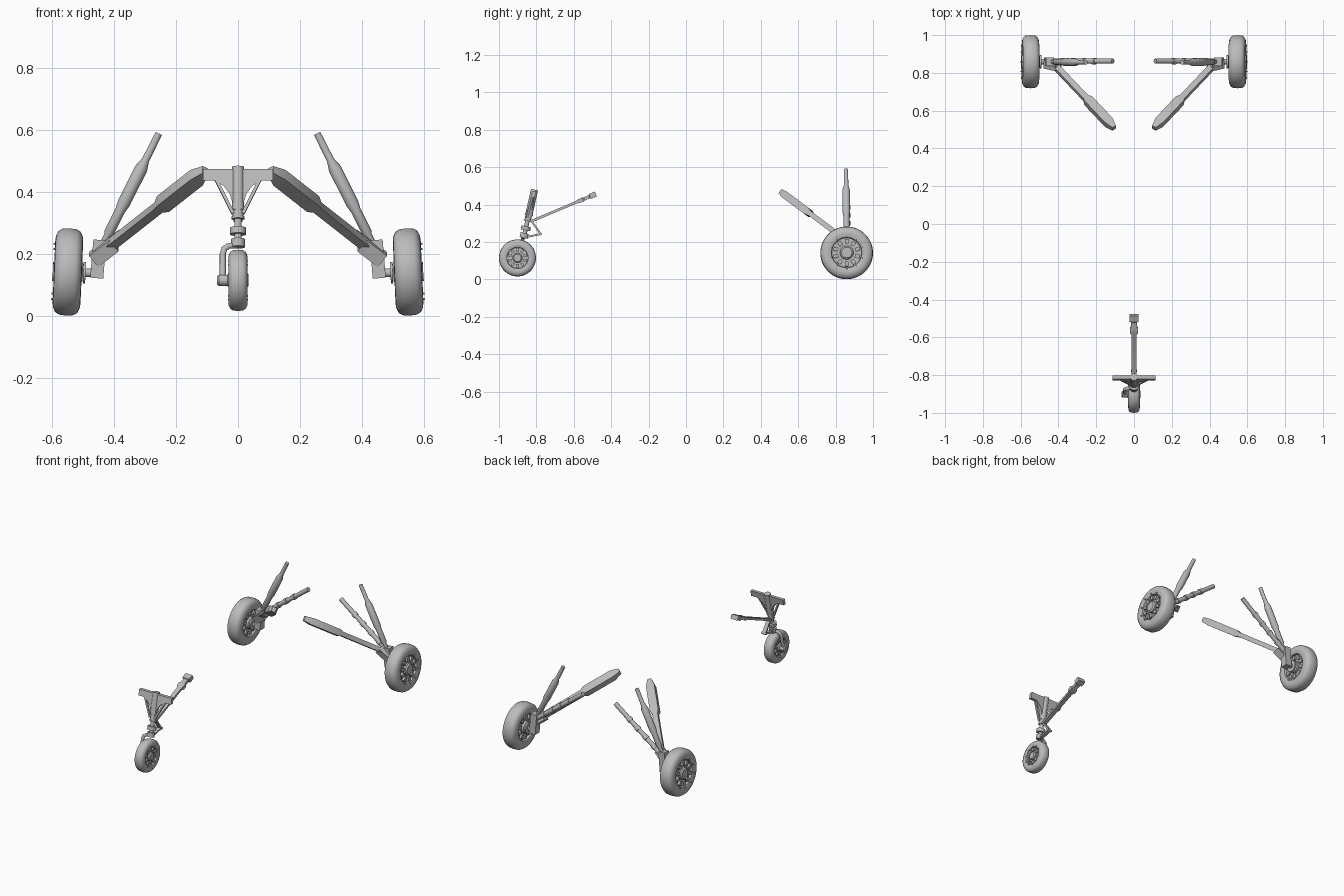
import bpy, bmesh, math
from mathutils import Vector, Matrix

cube = bpy.data.objects.get("Cube")
if cube:
    bpy.data.objects.remove(cube, do_unlink=True)

grey = bpy.data.materials.new("light_grey_metal")
grey.use_nodes = True
COLOR = (0.5, 0.5, 0.5, 1)
grey.diffuse_color = COLOR
grey.node_tree.nodes["Principled BSDF"].inputs["Base Color"].default_value = COLOR

X, Z = Vector((1, 0, 0)), Vector((0, 0, 1))


def loft(bm, a, b, profile, sides=16, ref=X):
    """Skin rings (t, half_width[, half_depth]) along the axis a-b; capped."""
    a, b = Vector(a), Vector(b)
    d = (b - a).normalized()
    v = d.cross(ref).normalized()
    u = v.cross(d)
    grow = math.sqrt(2) if sides == 4 else 1
    rings = []
    for t, hu, *rest in profile:
        hv = rest[0] if rest else hu
        c = a.lerp(b, t)
        ring = []
        for i in range(sides):
            ang = 2 * math.pi * (i + 0.5) / sides
            ring.append(bm.verts.new(c + u * hu * grow * math.cos(ang) + v * hv * grow * math.sin(ang)))
        rings.append(ring)
    for r0, r1 in zip(rings, rings[1:]):
        for i in range(sides):
            j = (i + 1) % sides
            bm.faces.new((r0[i], r0[j], r1[j], r1[i]))
    bm.faces.new(rings[0][::-1])
    bm.faces.new(rings[-1])


def finish(name, bm, mirror=False):
    bmesh.ops.recalc_face_normals(bm, faces=bm.faces)
    mesh = bpy.data.meshes.new(name)
    bm.to_mesh(mesh)
    bm.free()
    mesh.materials.append(grey)
    ob = bpy.data.objects.new(name, mesh)
    bpy.context.collection.objects.link(ob)
    if mirror:
        ob.modifiers.new("mirror", "MIRROR").use_mirror_merge = False
    bpy.ops.object.select_all(action="DESELECT")
    ob.select_set(True)
    bpy.context.view_layer.objects.active = ob
    bpy.ops.object.shade_smooth_by_angle(angle=math.radians(35))
    return ob


def part(name, a, b, profile, sides=16, ref=X, mirror=False):
    bm = bmesh.new()
    loft(bm, a, b, profile, sides, ref)
    return finish(name, bm, mirror)


def bar(name, a, b, hu, hv, ref=X, mirror=False):
    return part(name, a, b, [(0, hu, hv), (1, hu, hv)], 4, ref, mirror)


def wheel(name, center, axis, radius, half, mirror=False):
    """Tyre with a recessed rim, a ring of lugs and a hub."""
    c, axis = Vector(center), Vector(axis).normalized()
    a, b = c - axis * half, c + axis * half
    shoulder = [(.22, .56), (.06, .58), (0, .7), (.02, .82), (.1, .93), (.24, .985)]
    full = shoulder + [(.5, 1)] + [(1 - t, r) for t, r in reversed(shoulder)]
    bm = bmesh.new()
    loft(bm, a, b, [(t, r * radius) for t, r in full], 40, Z)
    loft(bm, a, b, [(-.04, .2 * radius), (.04, .26 * radius), (.96, .26 * radius), (1.04, .2 * radius)], 24, Z)
    for i in range(10):
        spin = Matrix.Rotation(2 * math.pi * i / 10, 3, axis)
        out = spin @ Z
        off = out * radius * .43
        loft(bm, a + off, b + off, [(.07, .09 * radius, .07 * radius), (.93, .09 * radius, .07 * radius)], 4, out)
        rivet = spin @ Z * radius * .63
        loft(bm, a + rivet, b + rivet, [(-.01, .025 * radius), (1.01, .025 * radius)], 6, out)
    return finish(name, bm, mirror)


# Main wheels, cambered with the bottom outwards
camber = math.radians(2.5)
main_axis = Vector((math.cos(camber), 0, math.sin(camber)))
main_hub = Vector((.548, .859, .142))
wheel("main_wheel", main_hub, main_axis, .141, .045, mirror=True)
part("main_axle", main_hub - main_axis * .095, main_hub,
     [(0, .014), (.4, .014), (.4, .035), (.48, .035), (.48, .014), (1, .014)], 20, Z, True)

# Knuckle joining the struts and the axle
bar("main_knuckle", (.445, .859, .245), (.455, .859, .122), .021, .022, mirror=True)
bar("main_clevis", (.4, .835, .232), (.465, .85, .182), .024, .022, mirror=True)

# Shock strut, the tall round one
part("main_shock_strut", (.255, .855, .588), (.45, .859, .2),
     [(0, .0115), (.22, .0125), (.29, .021), (.58, .021), (.64, .0165), (.82, .0165),
      (.84, .012), (1, .012)], mirror=True)

# Diagonal brace, boxed with a thicker upper half
part("main_diagonal_brace", (.105, .508, .468), (.425, .845, .217),
     [(0, .011, .014), (.09, .025, .02), (.43, .025, .02), (.47, .016, .0135), (1, .016, .0135)],
     4, mirror=True)

# Side actuator with collars
rings = [(0, .0135)]
for t in (.28, .45, .62, .8):
    rings += [(t, .0135), (t, .0175), (t + .05, .0175), (t + .05, .0135)]
part("main_side_actuator", (.112, .862, .458), (.44, .862, .215), rings + [(1, .0135)], mirror=True)

# Nose wheel
nose_hub = Vector((0, -.901, .115))
wheel("nose_wheel", nose_hub, X, .099, .031)
part("nose_axle", nose_hub - X * .067, nose_hub, [(0, .014), (.08, .018), (.55, .018), (.55, .012), (1, .012)], 20, Z)

# Nose strut with collars
top, bottom = Vector((0, -.81, .48)), Vector((0, -.868, .222))
part("nose_strut", top, bottom,
     [(0, .0195), (.5, .0195), (.5, .022), (.54, .022), (.54, .0175), (.62, .0175), (.62, .021),
      (.65, .021), (.65, .012), (.76, .012), (.76, .026), (.84, .026), (.84, .012), (.9, .012),
      (.9, .022), (1, .022)], 24)

# One-sided fork, a bent tube
curve = bpy.data.curves.new("nose_fork", "CURVE")
curve.dimensions = "3D"
curve.bevel_depth = .010
curve.bevel_resolution = 3
curve.use_fill_caps = True
path = [(0, -.868, .228), (-.03, -.87, .226), (-.044, -.873, .217), (-.049, -.877, .2), (-.049, -.9, .115)]
line = curve.splines.new("POLY")
line.points.add(len(path) - 1)
for p, co in zip(line.points, path):
    p.co = (*co, 1)
curve.materials.append(grey)
bpy.context.collection.objects.link(bpy.data.objects.new("nose_fork", curve))

# Crossbeam with curved gussets, tilted along the strut
tilt = (bottom.y - top.y) / (bottom.z - top.z)
outline = [(.113, .473), (.113, .437), (.072, .437), (.045, .418), (.028, .395), (.018, .365)]
outline += [(-x, z) for x, z in reversed(outline)]
bm = bmesh.new()
front, back = [[bm.verts.new((x, top.y + (z - top.z) * tilt + dy, z)) for x, z in outline] for dy in (-.01, .01)]
bm.faces.new(front)
bm.faces.new(back[::-1])
for i in range(len(outline)):
    j = (i + 1) % len(outline)
    bm.faces.new((front[i], back[i], back[j], front[j]))
finish("nose_crossbeam", bm)
bar("nose_gusset_stay", (.072, -.822, .442), (.016, -.85, .33), .005, .007, mirror=True)

# Drag brace
part("nose_drag_brace", (0, -.83, .31), (0, -.482, .457),
     [(0, .014, .007), (.7, .014, .007), (.74, .022, .011), (.8, .022, .011), (.82, .015, .009),
      (.9, .015, .009), (.91, .024, .014), (1, .024, .014)], 4)

# Torque links
knee = (0, -.777, .243)
bar("upper_torque_link", (0, -.828, .315), knee, .012, .005)
bar("lower_torque_link", (0, -.86, .225), knee, .012, .005)
part("torque_link_pin", (-.016, *knee[1:]), (.016, *knee[1:]), [(0, .007), (1, .007)], 12, Z)
